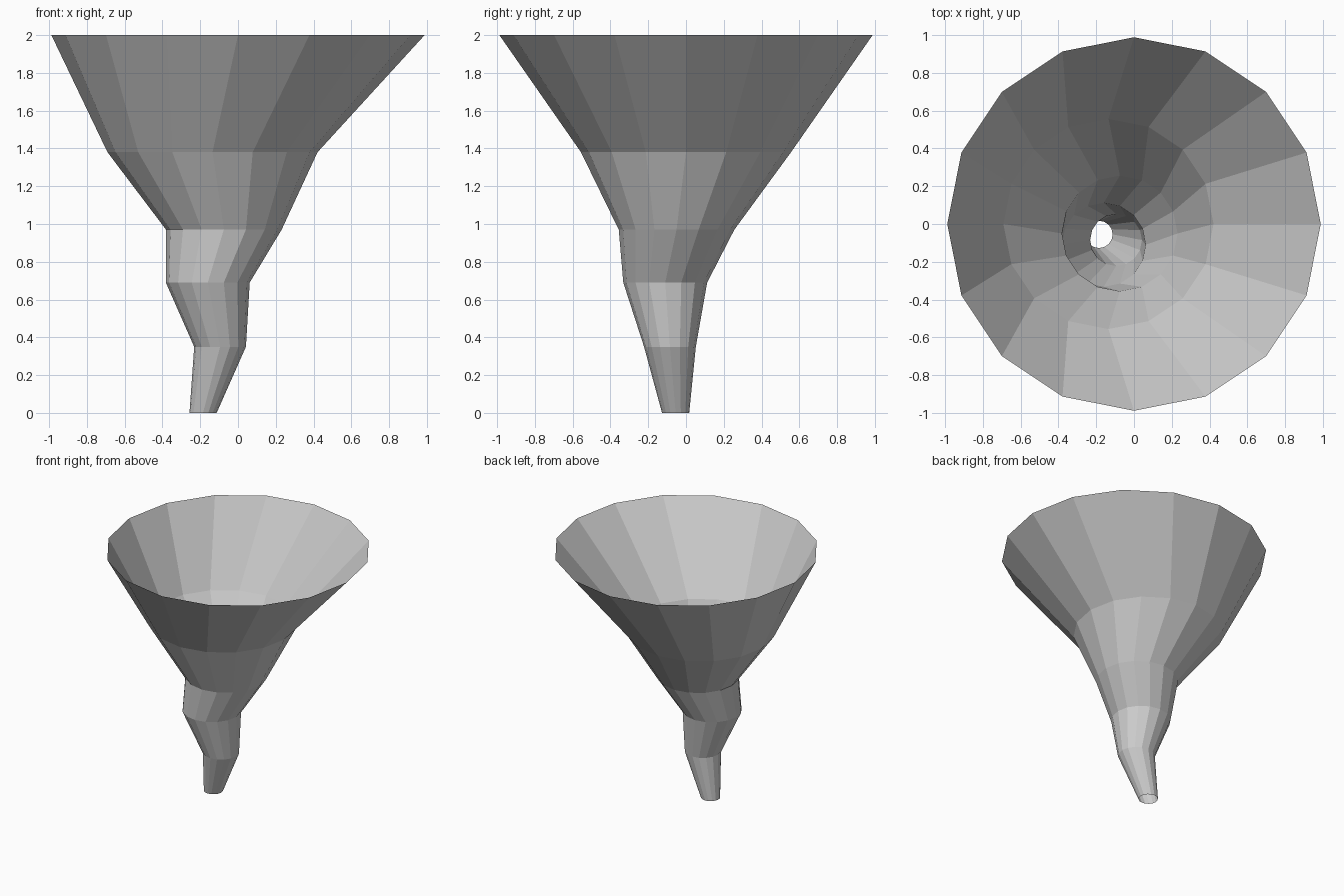
import bpy, bmesh, math

if "Cube" in bpy.data.objects:
    bpy.data.objects.remove(bpy.data.objects["Cube"])

SIDES = 16

# Funnel cross-sections: height, centre x, centre y, radius
RINGS = [
    (0.00, -0.185, -0.055, 0.072),
    (0.35, -0.095, -0.085, 0.137),
    (0.69, -0.160, -0.110, 0.222),
    (0.97, -0.075, -0.050, 0.306),
    (1.38, -0.135, 0.000, 0.556),
    (2.00, 0.000, 0.000, 0.988),
]


def ring_verts(bm, z, cx, cy, r):
    angles = [2 * math.pi * i / SIDES for i in range(SIDES)]
    return [bm.verts.new((cx + r * math.cos(a), cy + r * math.sin(a), z)) for a in angles]


# Open, thin-walled funnel skinned between the offset rings
bm = bmesh.new()
loops = [ring_verts(bm, *ring) for ring in RINGS]
for low, high in zip(loops, loops[1:]):
    for i in range(SIDES):
        j = (i + 1) % SIDES
        bm.faces.new((low[i], low[j], high[j], high[i]))

mesh = bpy.data.meshes.new("whirlwind_funnel")
bm.to_mesh(mesh)
bm.free()
funnel = bpy.data.objects.new("whirlwind_funnel", mesh)
bpy.context.collection.objects.link(funnel)
